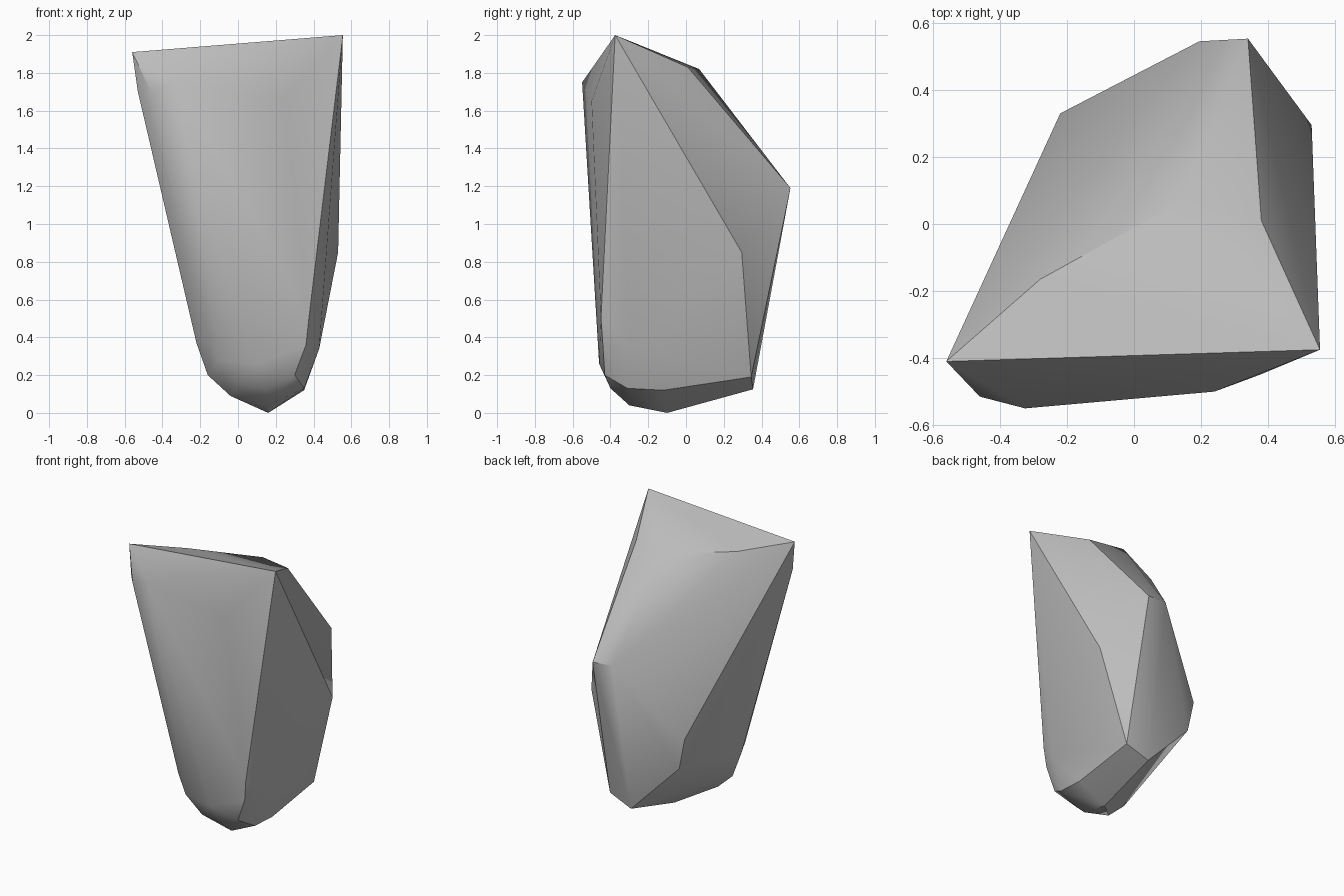
import bpy
import bmesh
from math import radians

default_cube = bpy.data.objects.get("Cube")
if default_cube:
    bpy.data.objects.remove(default_cube, do_unlink=True)


def make_material(name, colour):
    material = bpy.data.materials.new(name)
    material.use_nodes = True
    material.diffuse_color = colour
    shader = next(n for n in material.node_tree.nodes if n.type == "BSDF_PRINCIPLED")
    shader.inputs["Base Color"].default_value = colour
    shader.inputs["Roughness"].default_value = 0.9
    return material


def make_hull(name, corner_groups, material, sharp_angle):
    """Wrap groups of corner points in a convex solid with hard chipped edges."""
    bm = bmesh.new()
    for group in corner_groups:
        for corner in group:
            bm.verts.new(corner)
    hull = bmesh.ops.convex_hull(bm, input=bm.verts[:], use_existing_faces=False)
    leftovers = set(hull["geom_interior"]) | set(hull["geom_unused"])
    loose = [item for item in leftovers if isinstance(item, bmesh.types.BMVert)]
    bmesh.ops.delete(bm, geom=loose, context="VERTS")
    bmesh.ops.recalc_face_normals(bm, faces=bm.faces[:])

    mesh = bpy.data.meshes.new(name)
    bm.to_mesh(mesh)
    bm.free()
    mesh.materials.append(material)
    rock = bpy.data.objects.new(name, mesh)
    bpy.context.collection.objects.link(rock)

    bpy.ops.object.select_all(action="DESELECT")
    rock.select_set(True)
    bpy.context.view_layer.objects.active = rock
    bpy.ops.object.shade_smooth_by_angle(angle=sharp_angle)
    return rock


# Slanted top facet
crown = [(-.56, -.41, 1.91), (.555, -.375, 2), (.38, .01, 1.83),
         (.145, .07, 1.82), (-.28, -.165, 1.86)]

# Chipped rim where the crown meets the front
front_rim = [(-.53, -.43, 1.7), (-.46, -.515, 1.7),
             (-.325, -.55, 1.75), (.24, -.5, 1.65)]

# Back ridge and the side shoulders
back_ridge = [(.34, .553, 1.19), (.195, .545, 1.2), (.53, .295, .85),
              (-.22, .33, .71), (-.175, .325, .49)]

# Rounded lower front
lower_front = [(.375, -.45, .5), (.36, -.44, .36), (.43, -.3, .34),
               (-.17, -.42, .4), (-.1, -.44, .28), (-.22, -.3, .37),
               (.1, -.46, .26), (.3, -.43, .2)]

# Tapered foot
foot = [(-.16, -.29, .2), (-.04, -.3, .09), (0, -.4, .15), (.15, -.4, .13),
        (.16, -.3, .04), (.35, -.31, .13), (.35, -.12, .12),
        (.16, -.1, 0), (.18, .355, .125), (.35, .345, .19)]

stone_grey = make_material("stone grey", (.5, .5, .5, 1))
make_hull("rock", [crown, front_rim, back_ridge, lower_front, foot],
          stone_grey, radians(30))
